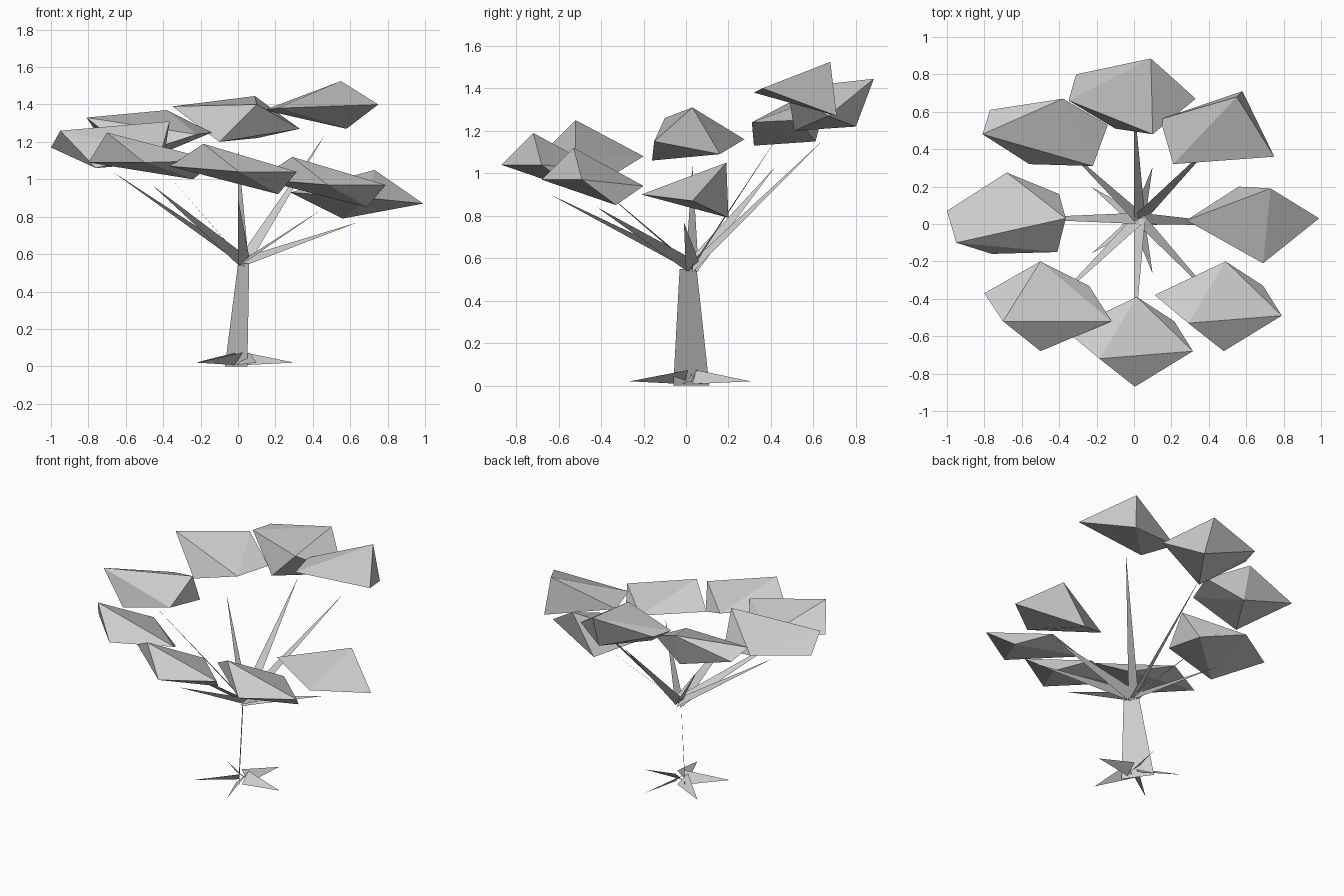
import bpy, bmesh, math
from mathutils import Vector

if "Cube" in bpy.data.objects:
    bpy.data.objects.remove(bpy.data.objects["Cube"])


def flat(name, pts):
    me = bpy.data.meshes.new(name)
    me.from_pydata([Vector(p) for p in pts], [], [list(range(len(pts)))])
    ob = bpy.data.objects.new(name, me)
    bpy.context.collection.objects.link(ob)
    return ob


def spike(name, base, tip, half, rise):
    """Flat, slightly twisted triangle from a base point to a tip."""
    base, tip = Vector(base), Vector(tip)
    d = tip - base
    side = Vector((-d.y, d.x, 0)).normalized() * half + Vector((0, 0, rise))
    return flat(name, [base - side, base + side, tip])


def clump(name, pts, offset=(0, 0, 0)):
    """Faceted leaf mass wrapped around a few corner points."""
    bm = bmesh.new()
    for p in pts:
        bm.verts.new(Vector(p) + Vector(offset))
    bmesh.ops.convex_hull(bm, input=bm.verts)
    bmesh.ops.recalc_face_normals(bm, faces=bm.faces)
    me = bpy.data.meshes.new(name)
    bm.to_mesh(me)
    bm.free()
    ob = bpy.data.objects.new(name, me)
    bpy.context.collection.objects.link(ob)


# Trunk: one tapered upright card
flat("trunk", [(-.07, .11, 0), (.05, -.06, 0), (.06, -.03, .55), (0, .05, .55)])

# Roots: five-pointed star
for i in range(5):
    a = math.radians(72 * i)
    spike(f"root_{i}", (.02 + .02 * math.cos(a), .02 + .02 * math.sin(a), .04),
          (.01 + .29 * math.cos(a), .02 + .3 * math.sin(a), .02), .035, .033)

# Branches: one to each leaf clump
tips = [(.64, -.01, .77), (.46, .47, 1.23), (0, .65, 1.16), (-.38, .42, 1.03),
        (-.67, .03, 1.04), (-.46, -.45, .97), (0, -.64, .9), (.45, -.42, .84)]
for i, t in enumerate(tips):
    spike(f"branch_{i}", (.03, .03, .56), t, .03, .025)

# Leaf clumps: front pair shares one shape
front = [(.29, -.53, 1.12), (.79, -.49, .97), (.48, -.68, .97),
         (.49, -.2, .94), (.69, -.33, .85), (.11, -.38, 1.0)]
clump("leaves_front_right", front)
clump("leaves_front", front, (-.475, -.19, .07))
clump("leaves_front_left", [(-.7, -.52, 1.25), (-.12, -.52, 1.1), (-.5, -.68, 1.09),
                            (-.5, -.2, 1.08), (-.24, -.33, 1.0), (-.8, -.37, 1.09)])
clump("leaves_left", [(-.95, -.1, 1.26), (-.365, .03, 1.31), (-.68, .275, 1.16),
                      (-.4, .16, 1.09), (-.76, -.16, 1.06), (-.41, -.15, 1.15),
                      (-1, .07, 1.17)])
clump("leaves_back_left", [(-.81, .48, 1.33), (-.77, .61, 1.27), (-.38, .67, 1.37),
                           (-.14, .53, 1.25), (-.22, .31, 1.24), (-.56, .32, 1.13),
                           (-.38, .61, 1.15)])
clump("leaves_back", [(-.35, .66, 1.39), (-.31, .8, 1.39), (.09, .885, 1.445),
                      (.33, .67, 1.27), (.1, .48, 1.4), (-.1, .51, 1.2),
                      (.1, .8, 1.22)])
clump("leaves_back_right", [(.14, .56, 1.37), (.55, .68, 1.525), (.75, .36, 1.4),
                            (.21, .32, 1.38), (.58, .71, 1.27)])
clump("leaves_right", [(.28, .02, .93), (.56, .2, .79), (.73, .19, 1.05),
                       (.99, .03, .87), (.69, -.21, .9)])
